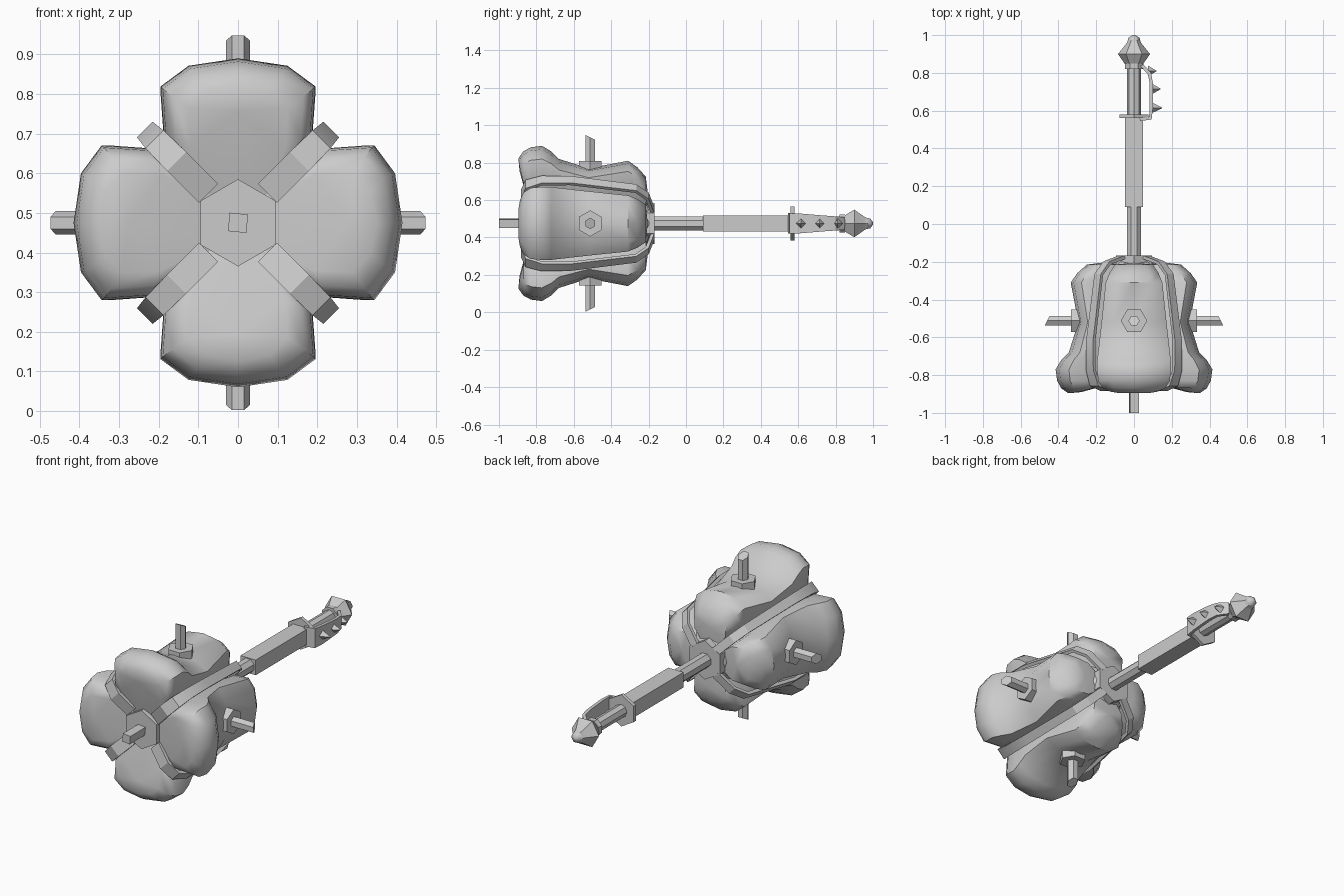
import bpy, bmesh, math
from mathutils import Vector, Matrix

if "Cube" in bpy.data.objects:
    bpy.data.objects.remove(bpy.data.objects["Cube"])

CENTRE = Matrix.Translation((0, 0, 0.475))
metal = bpy.data.materials.new("grey_metal")
metal.diffuse_color = (0.6, 0.6, 0.6, 1)
metal.use_nodes = True
metal.node_tree.nodes["Principled BSDF"].inputs["Base Color"].default_value = metal.diffuse_color


def loft(name, rings, turn=0, angle=40, start_tip=None, end_tip=None):
    """Skin closed rings of points, then turn the part about the handle axis."""
    bm = bmesh.new()
    vs = [[bm.verts.new(p) for p in ring] for ring in rings]
    n = len(vs[0])
    for a, b in zip(vs, vs[1:]):
        for i in range(n):
            bm.faces.new((a[i], a[(i + 1) % n], b[(i + 1) % n], b[i]))
    for ring, point in ((vs[0], start_tip), (vs[-1], end_tip)):
        if point:
            tip = bm.verts.new(point)
            for i in range(n):
                bm.faces.new((tip, ring[i], ring[(i + 1) % n]))
        else:
            bm.faces.new(ring)
    bmesh.ops.recalc_face_normals(bm, faces=bm.faces)
    bm.transform(CENTRE @ Matrix.Rotation(turn, 4, 'Y'))
    me = bpy.data.meshes.new(name)
    bm.to_mesh(me)
    bm.free()
    me.materials.append(metal)
    ob = bpy.data.objects.new(name, me)
    bpy.context.collection.objects.link(ob)
    bpy.ops.object.select_all(action='DESELECT')
    ob.select_set(True)
    bpy.context.view_layer.objects.active = ob
    bpy.ops.object.shade_smooth_by_angle(angle=math.radians(angle))
    return ob


def lathe(name, profile, n, phase=0.0):
    """Rings of (y, radius) around the handle axis."""
    return loft(name, [[(r * math.sin(phase + 2 * math.pi * i / n), y,
                         r * math.cos(phase + 2 * math.pi * i / n))
                        for i in range(n)] for y, r in profile])


def peg(name, profile, n, y0, turn, slant=0.0):
    """Radial peg of (height, radius) rings, end sheared along y."""
    rings = []
    for k, (h, r) in enumerate(profile):
        ring = []
        for i in range(n):
            a = 2 * math.pi * i / n
            dy = r * math.sin(a)
            cut = slant * dy if k == len(profile) - 1 else 0
            ring.append((r * math.cos(a), y0 + dy, h - cut))
        rings.append(ring)
    return loft(name, rings, turn)


def strip(name, path, thick, turn):
    """Flat bar following (radius, y, half width) points."""
    rings = []
    for i, (r, y, w) in enumerate(path):
        a, b = path[max(i - 1, 0)], path[min(i + 1, len(path) - 1)]
        t = Vector((b[0] - a[0], b[1] - a[1])).normalized()
        nr, ny = t.y * thick, -t.x * thick
        rings.append([(-w, y, r), (w, y, r), (w, y + ny, r + nr), (-w, y + ny, r + nr)])
    return loft(name, rings, turn, 25)


# Four swollen lobes of the head: y, outer radius, half width
stations = [(-.895, .35, .125), (-.87, .385, .165), (-.83, .407, .19), (-.77, .415, .195),
            (-.72, .385, .195), (-.68, .345, .19), (-.52, .295, .172), (-.31, .335, .15),
            (-.26, .30, .13), (-.215, .25, .10)]


def lobe_ring(y, R, W):
    half = [(.64 * W, .955 * R), (W, .83 * R), (.96 * W, max(.98 * W, .55 * R)), (.4 * W, .06)]
    pts = [(0, R)] + half + [(-u, r) for u, r in reversed(half)]
    # the front face slopes back towards the middle of the head
    return [(u, max(y, -.895 + max(0, .32 - r) * .25), r) for u, r in pts]


band = [(.11, -.835, .034), (.22, -.865, .034), (.285, -.845, .032), (.315, -.77, .028),
        (.315, -.62, .026), (.255, -.27, .024), (.20, -.215, .024), (.09, -.185, .024)]

for k in range(4):
    q = k * math.pi / 2
    loft(f"head_lobe_{k}", [lobe_ring(*s) for s in stations], q, 45,
         start_tip=(0, -.89, .28), end_tip=(0, -.205, .17))
    # nut and slanted spike on each lobe
    peg(f"side_nut_{k}", [(.26, .07), (.333, .07)], 6, -.512, q)
    peg(f"side_spike_{k}", [(.25, .03), (.46, .03)], 6, -.512, q, .5)
    # binding strap in each valley
    strip(f"strap_{k}", band, .018, q + math.pi / 4)

# Head core, end hubs and front spike
lathe("head_core", [(-.81, .20), (-.7, .25), (-.3, .19), (-.19, .09)], 8)
lathe("front_hub", [(-.78, .11), (-.865, .11)], 6)
lathe("back_hub", [(-.25, .11), (-.168, .11)], 6)
lathe("front_spike", [(-.85, .033), (-1.0, .033)], 4, math.pi / 4 + .1)

# Handle
lathe("shaft", [(-.2, .041), (.1, .041)], 8, math.pi / 8)
loft("grip", [[(-.048, y, -.043), (.048, y, -.043), (.048, y, .043), (-.048, y, .043)]
              for y in (.09, .57)])
lathe("guard_plate", [(.56, .09), (.58, .09)], 6)
lathe("rear_shaft", [(.57, .036), (.83, .036)], 8)
lathe("rear_collar", [(.82, .052), (.85, .052)], 8, math.pi / 8)
lathe("pommel", [(.835, .04), (.9, .085), (.953, .042), (.965, .035),
                 (.985, .03), (1.0, .008)], 6, math.pi / 2)

# Studded knuckle bar along one side
side = math.pi / 2
strip("knuckle_bar", [(.03, .562, .055), (.08, .566, .055), (.083, .62, .052),
                      (.083, .74, .042), (.075, .79, .038), (.035, .835, .034)], .018, side)
for k, (y, base, tip) in enumerate([(.615, .095, .148), (.715, .095, .14), (.81, .075, .118)]):
    peg(f"knuckle_stud_{k}", [(base, .028), (tip, .002)], 4, y, side)
